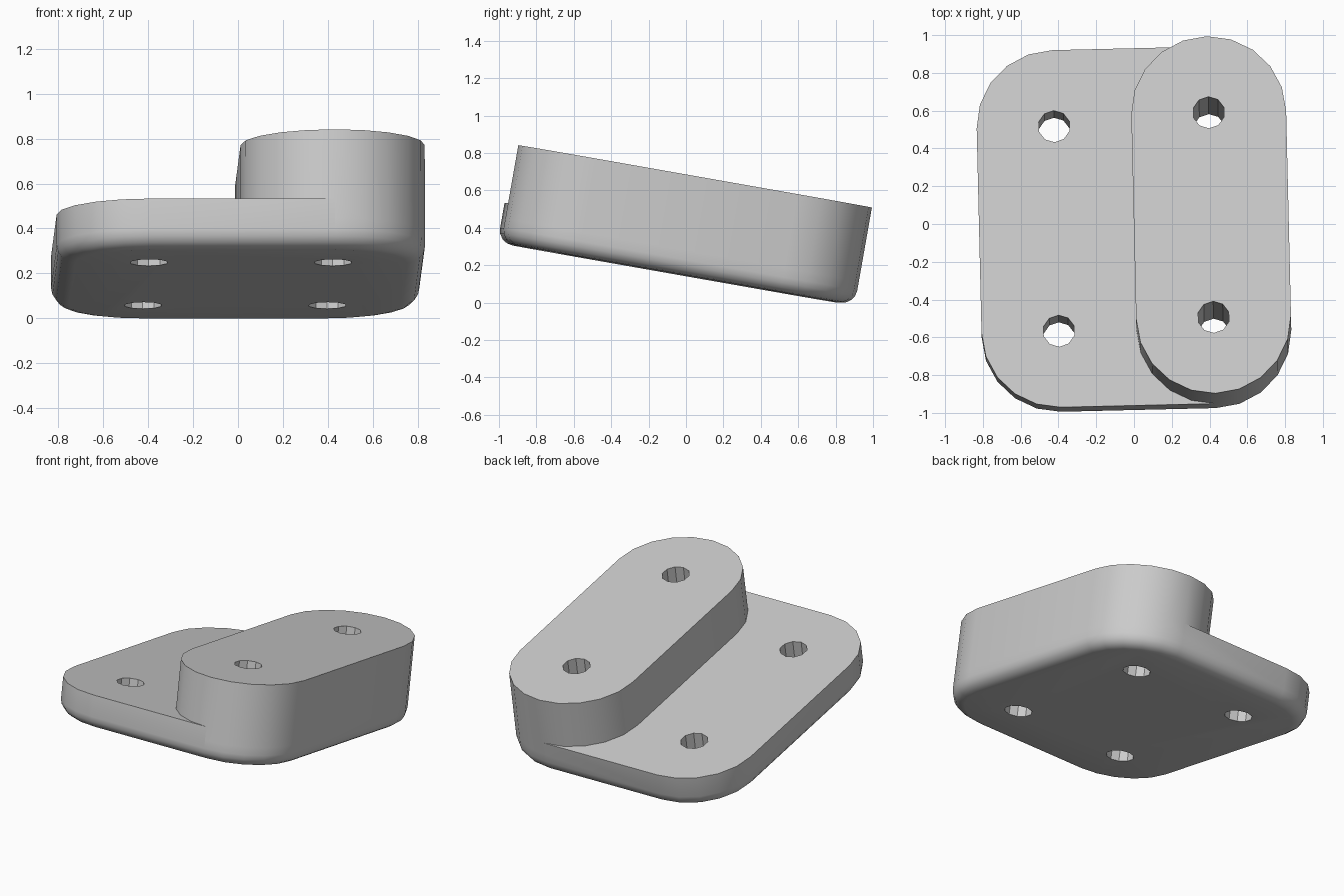
import bpy, bmesh
from math import radians, pi, cos, sin
from mathutils import Matrix, Vector

if "Cube" in bpy.data.objects:
    bpy.data.objects.remove(bpy.data.objects["Cube"])

R = 0.41           # corner radius, also hole inset
HX, HY = 0.41, 0.55  # hole and corner centres
PLATE_T, TOTAL_H, FILLET = 0.217, 0.53, 0.08

grey = bpy.data.materials.new("light_grey")
grey.use_nodes = True
colour = (0.6, 0.6, 0.6, 1)
grey.diffuse_color = colour
grey.node_tree.nodes["Principled BSDF"].inputs["Base Color"].default_value = colour


def rounded_slab(name, cx, half, z0, z1, fillet):
    """Extruded rounded outline, optionally rounded along its bottom rim."""
    bm = bmesh.new()
    pts = []
    for q, (sx, sy) in enumerate([(1, 1), (-1, 1), (-1, -1), (1, -1)]):
        for i in range(6):
            a = (q + i / 5) * pi / 2
            pts.append((cx + sx * half + R * cos(a), sy * HY + R * sin(a), z0))
    base = bm.faces.new([bm.verts.new(p) for p in pts])
    bmesh.ops.remove_doubles(bm, verts=bm.verts[:], dist=1e-4)
    top = bmesh.ops.extrude_face_region(bm, geom=bm.faces[:], use_keep_orig=True)
    moved = [g for g in top["geom"] if isinstance(g, bmesh.types.BMVert)]
    bmesh.ops.translate(bm, verts=moved, vec=(0, 0, z1 - z0))
    bmesh.ops.recalc_face_normals(bm, faces=bm.faces[:])
    if fillet:
        rim = [e for e in bm.edges if all(v.co.z < z0 + 1e-4 for v in e.verts)]
        bmesh.ops.bevel(bm, geom=rim, offset=fillet, segments=4, profile=0.5,
                        affect='EDGES', clamp_overlap=True)
    mesh = bpy.data.meshes.new(name)
    bm.to_mesh(mesh)
    bm.free()
    ob = bpy.data.objects.new(name, mesh)
    bpy.context.collection.objects.link(ob)
    mesh.materials.append(grey)
    return ob


def boolean(target, tool, operation):
    mod = target.modifiers.new(operation.lower(), 'BOOLEAN')
    mod.operation, mod.object, mod.solver = operation, tool, 'EXACT'
    bpy.context.view_layer.objects.active = target
    bpy.ops.object.modifier_apply(modifier=mod.name)
    bpy.data.objects.remove(tool)


# Base plate with a raised pad flush with its left side
body = rounded_slab("mounting_bracket", 0, HX, 0, PLATE_T, FILLET)
pad = rounded_slab("raised_pad", HX, 0, FILLET + 0.05, TOTAL_H, 0)
boolean(body, pad, 'UNION')

# Four through holes
for x in (-HX, HX):
    for y in (-HY, HY):
        bpy.ops.mesh.primitive_cylinder_add(vertices=10, radius=0.085, depth=2,
                                            location=(x, y, 0))
        cutter = bpy.context.object
        cutter.hide_render = True
        cutter.data.materials.append(grey)
        boolean(body, cutter, 'DIFFERENCE')

# Tilt, slight turn, then centre on the ground
mesh = body.data
mesh.transform(Matrix.Rotation(radians(1.35), 4, 'Z') @ Matrix.Rotation(radians(-10), 4, 'X'))
lo = [min(v.co[i] for v in mesh.vertices) for i in range(3)]
hi = [max(v.co[i] for v in mesh.vertices) for i in range(3)]
mesh.transform(Matrix.Translation(Vector((-(lo[0] + hi[0]) / 2, -(lo[1] + hi[1]) / 2, -lo[2]))))

bpy.ops.object.select_all(action='DESELECT')
body.select_set(True)
bpy.context.view_layer.objects.active = body
bpy.ops.object.shade_smooth_by_angle(angle=radians(35))
